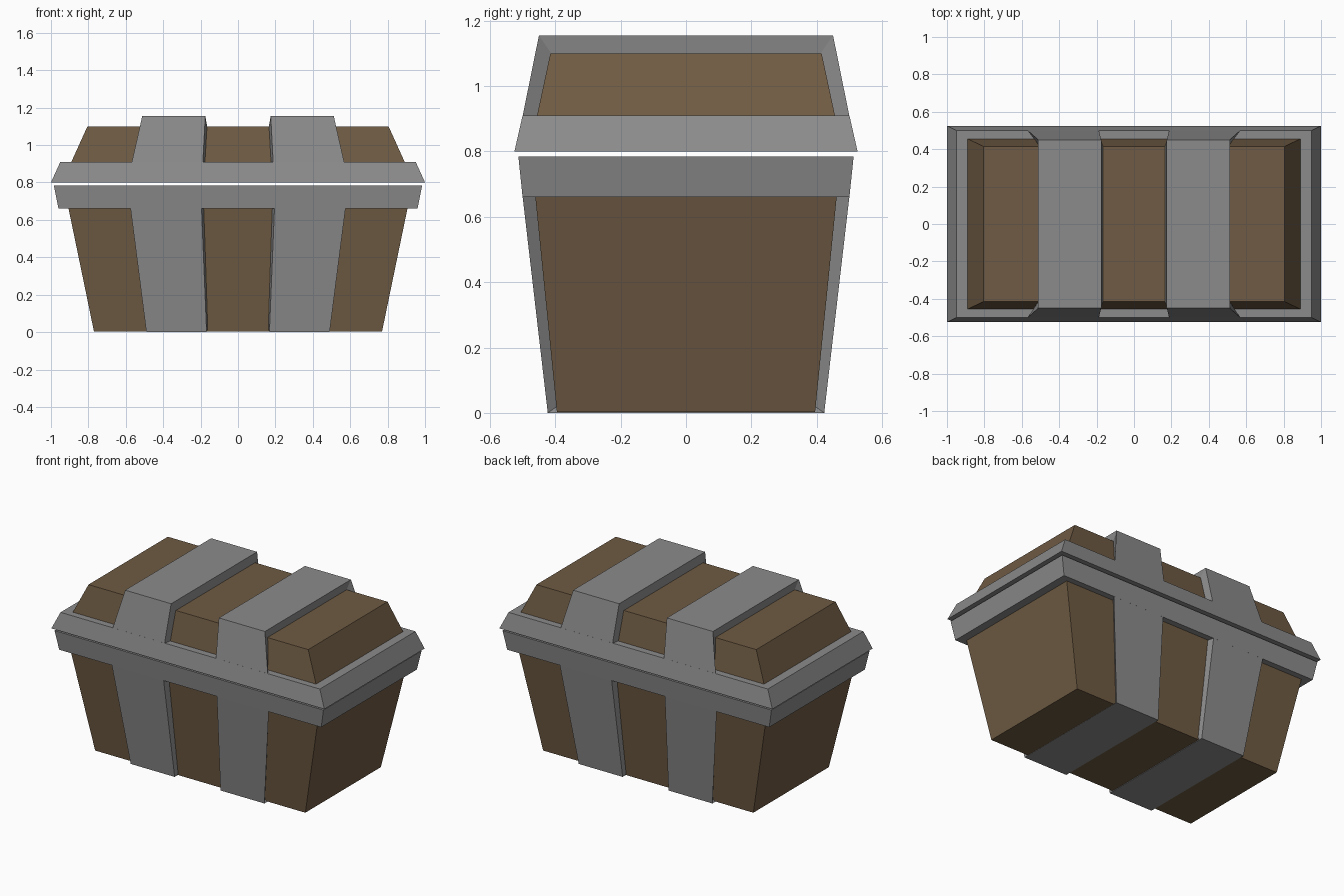
import bpy
import bmesh

default = bpy.data.objects.get("Cube")
if default:
    bpy.data.objects.remove(default, do_unlink=True)


def make_material(name, color):
    mat = bpy.data.materials.new(name)
    mat.use_nodes = True
    mat.diffuse_color = color
    mat.node_tree.nodes["Principled BSDF"].inputs["Base Color"].default_value = color
    return mat


WOOD = make_material("brown wood", (0.158, 0.104, 0.056, 1))
METAL = make_material("grey metal", (0.26, 0.26, 0.26, 1))


def finish(name, bm, mat):
    bmesh.ops.recalc_face_normals(bm, faces=bm.faces)
    mesh = bpy.data.meshes.new(name)
    bm.to_mesh(mesh)
    bm.free()
    mesh.materials.append(mat)
    obj = bpy.data.objects.new(name, mesh)
    bpy.context.collection.objects.link(obj)
    return obj


def tapered_box(name, mat, bottom, top):
    """Box between two (half width, half depth, z) rectangles."""
    bm = bmesh.ops.create_cube
    mesh = bmesh.new()
    bm(mesh, size=2)
    for v in mesh.verts:
        hx, hy, z = top if v.co.z > 0 else bottom
        v.co = (v.co.x * hx, v.co.y * hy, z)
    return finish(name, mesh, mat)


def strap(name, outer, inner, side):
    """U-shaped band; each station is (y, z, near x, far x), mirrored in y."""
    bm = bmesh.new()
    rings = []
    for o, i in zip(outer, inner):
        rings.append((o, i, 1))
    rings += [(o, i, -1) for o, i, _ in reversed(rings)]
    loops = []
    for (oy, oz, oa, ob), (iy, iz, ia, ib), s in rings:
        corners = [(oa, oy, oz), (ob, oy, oz), (ib, iy, iz), (ia, iy, iz)]
        loops.append([bm.verts.new((side * x, -s * y, z)) for x, y, z in corners])
    for a, b in zip(loops, loops[1:]):
        for k in range(4):
            n = (k + 1) % 4
            bm.faces.new((a[k], a[n], b[n], b[k]))
    bm.faces.new(loops[0])
    bm.faces.new(loops[-1])
    return finish(name, bm, METAL)


# Wooden body and lid
tapered_box("chest_body", WOOD, (0.77, 0.395, 0.003), (0.91, 0.463, 0.68))
tapered_box("chest_lid", WOOD, (0.90, 0.46, 0.89), (0.805, 0.415, 1.10))

# Metal rims, with a narrow gap between body and lid
tapered_box("body_rim", METAL, (0.96, 0.50, 0.66), (0.985, 0.513, 0.785))
tapered_box("lid_rim", METAL, (1.0, 0.525, 0.80), (0.95, 0.50, 0.91))

# Pairs of metal straps around body and lid
for label, side in (("left", 1), ("right", -1)):
    strap(label + "_body_strap",
          [(0.50, 0.662, 0.195, 0.575), (0.423, 0, 0.168, 0.49)],
          [(0.45, 0.662, 0.18, 0.54), (0.38, 0.03, 0.158, 0.465)], side)
    strap(label + "_lid_strap",
          [(0.50, 0.908, 0.188, 0.568), (0.45, 1.155, 0.175, 0.512)],
          [(0.45, 0.908, 0.175, 0.53), (0.405, 1.09, 0.163, 0.505)], side)
